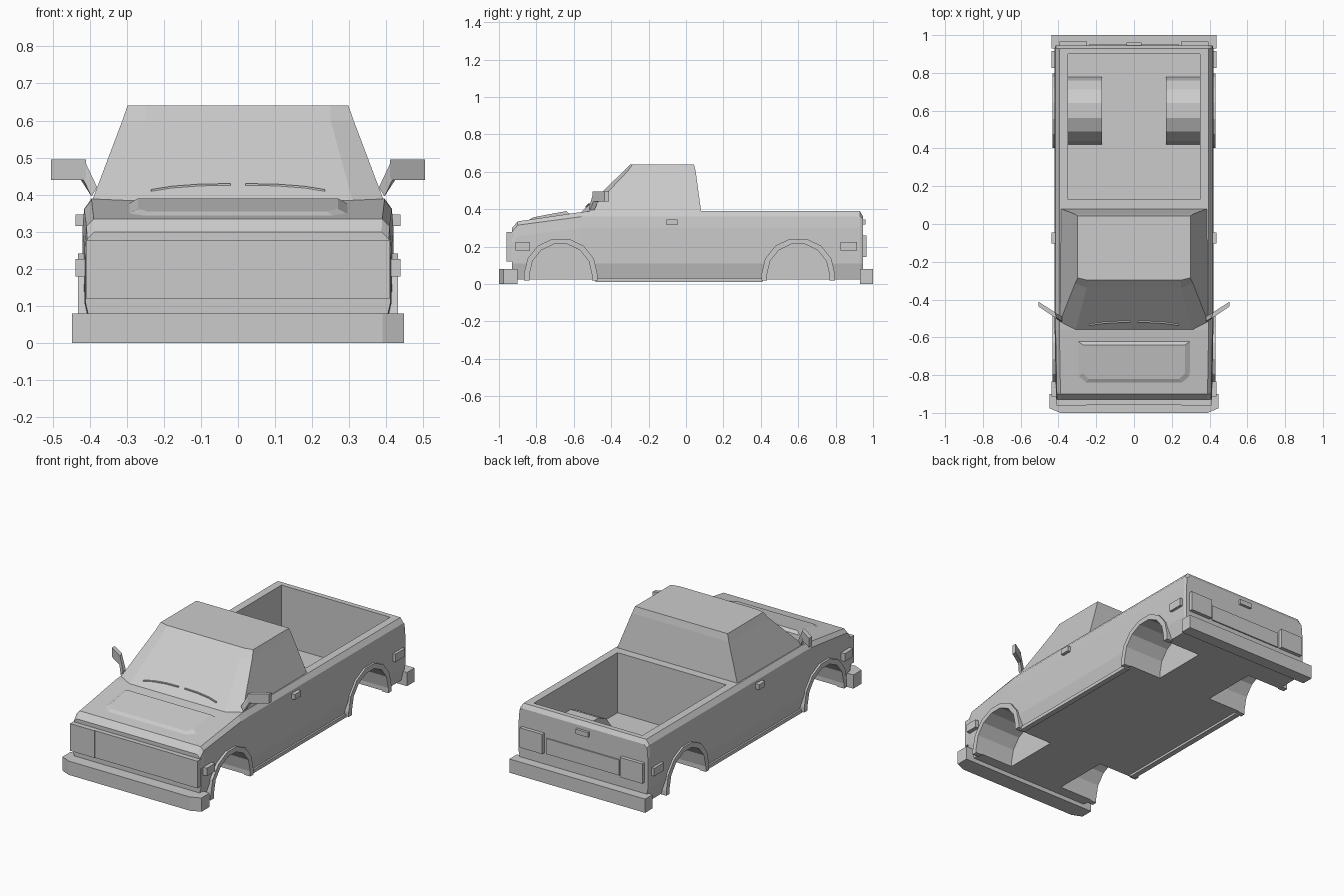
import bpy
import bmesh
from math import cos, sin, pi

cube = bpy.data.objects.get("Cube")
if cube:
    bpy.data.objects.remove(cube, do_unlink=True)

GREY = (0.6, 0.6, 0.6, 1)
paint = bpy.data.materials.new("plain_grey")
paint.use_nodes = True
paint.diffuse_color = GREY
paint.node_tree.nodes["Principled BSDF"].inputs["Base Color"].default_value = GREY


def loft(name, rings, mirror=False):
    """Skin a row of equal-length point rings, cap both ends, optionally mirror in x."""
    bm = bmesh.new()
    for side in ((1, -1) if mirror else (1,)):
        rows = [[bm.verts.new((side * x, y, z)) for x, y, z in ring] for ring in rings]
        n = len(rows[0])
        for a, b in zip(rows, rows[1:]):
            for i in range(n):
                j = (i + 1) % n
                bm.faces.new((a[i], a[j], b[j], b[i]))
        bm.faces.new(rows[0])
        bm.faces.new(rows[-1])
    bmesh.ops.recalc_face_normals(bm, faces=bm.faces)
    mesh = bpy.data.meshes.new(name)
    bm.to_mesh(mesh)
    bm.free()
    mesh.materials.append(paint)
    obj = bpy.data.objects.new(name, mesh)
    bpy.context.collection.objects.link(obj)
    return obj


def plate(name, outline, z0, z1, mirror=False):
    """Extrude a plan outline upward."""
    return loft(name, [[(x, y, z) for x, y in outline] for z in (z0, z1)], mirror)


def box(name, xs, ys, zs, mirror=False):
    (x0, x1), (y0, y1) = xs, ys
    return plate(name, [(x0, y0), (x1, y0), (x1, y1), (x0, y1)], *zs, mirror)


def both(half):
    """Complete a half outline given on the +x side."""
    return half + [(-p[0], *p[1:]) for p in reversed(half)]


def arch(cy, r, foot):
    """Seven-sided wheel arch outline in the y-z plane."""
    top = [(cy + r * cos(pi * i / 7), 0.05 + r * sin(pi * i / 7)) for i in range(8)]
    return [(cy + r, foot)] + top + [(cy - r, foot)]


def prism(name, outline, x0, x1):
    return loft(name, [[(x, y, z) for y, z in outline] for x in (x0, x1)], True)


def combine(target, tool, operation):
    """Bake a boolean and discard its tool."""
    mod = target.modifiers.new("combine", "BOOLEAN")
    mod.operation, mod.object, mod.solver = operation, tool, "EXACT"
    graph = bpy.context.evaluated_depsgraph_get()
    mesh = bpy.data.meshes.new_from_object(target.evaluated_get(graph))
    target.modifiers.clear()
    target.data = mesh
    bpy.data.objects.remove(tool, do_unlink=True)


# Body shell: stations of (y, width factor, shoulder height, top height)
stations = [(-0.93, 0.98, 0.28, 0.30), (-0.9, 0.985, 0.315, 0.335),
            (-0.56, 1, 0.36, 0.385), (-0.5, 1, 0.362, 0.39),
            (0.93, 1, 0.362, 0.39), (0.945, 0.99, 0.35, 0.365)]
body = loft("body", [
    both([(0.4 * w, y, 0.025), (0.42 * w, y, 0.11), (0.42 * w, y, s - 0.06),
          (0.415 * w, y, s), (0.395 * w, y, t)])
    for y, w, s, t in stations])

# Cargo bed, wheel housings and open wheel wells
WHEELS = {"front": -0.67, "rear": 0.6}
combine(body, box("bed_cutter", (-0.35, 0.35), (0.13, 0.9), (0.04, 0.6)), "DIFFERENCE")
combine(body, prism("housing", arch(WHEELS["rear"], 0.178, 0.03), 0.17, 0.37), "UNION")
for cy in WHEELS.values():
    combine(body, prism("well_cutter", arch(cy, 0.167, -0.1), 0.178, 0.6), "DIFFERENCE")

# Wheel arch flares
for end, cy in WHEELS.items():
    prism(end + "_arch_flares", arch(cy, 0.197, 0.02) + arch(cy, 0.167, 0.02)[::-1], 0.39, 0.431)

# Cab
cab = [(0.38, [(0.31, -0.565), (0.395, -0.525), (0.39, 0.082)]),
       (0.6, [(0.25, -0.337), (0.312, -0.315), (0.312, 0.052)]),
       (0.64, [(0.25, -0.297), (0.298, -0.285), (0.298, 0.043)])]
loft("cab", [[(x, y, z) for x, y in both(half)] for z, half in cab])

# Raised hood panel
loft("hood_panel", [
    both([(0.26, -0.845, 0.34), (0.3, -0.81, 0.345), (0.3, -0.62, 0.373)]),
    both([(0.24, -0.82, 0.355), (0.27, -0.79, 0.362), (0.27, -0.64, 0.39)])])

# Bumpers and sills
plate("front_bumper", both([(0.39, -1), (0.448, -0.975), (0.448, -0.9)]), 0, 0.08)
box("rear_bumper", (-0.437, 0.437), (0.93, 1), (0, 0.08))
box("sills", (0.38, 0.412), (-0.485, 0.41), (0.012, 0.032), True)

# Grille and headlamps
box("grille", (-0.252, 0.252), (-0.957, -0.92), (0.12, 0.278))
box("headlamps", (0.252, 0.41), (-0.96, -0.92), (0.12, 0.278), True)

# Tailgate details
box("tail_lamps", (0.25, 0.395), (0.93, 0.966), (0.145, 0.26), True)
box("tailgate_panel", (-0.235, 0.235), (0.93, 0.952), (0.145, 0.235))
box("tailgate_handle", (-0.04, 0.04), (0.93, 0.96), (0.317, 0.345))

# Side markers and door handles
box("front_markers", (0.4, 0.438), (-0.912, -0.835), (0.18, 0.226), True)
box("rear_markers", (0.4, 0.436), (0.825, 0.915), (0.18, 0.226), True)
box("door_handles", (0.4, 0.438), (-0.103, -0.045), (0.315, 0.346), True)

# Door mirrors on short stems
plate("mirrors", [(0.41, -0.5), (0.505, -0.437), (0.505, -0.412), (0.418, -0.468)],
      0.44, 0.495, True)
loft("mirror_stems", [
    [(0.38, -0.515, 0.42), (0.38, -0.49, 0.42), (0.395, -0.49, 0.395), (0.395, -0.515, 0.395)],
    [(0.413, -0.495, 0.49), (0.418, -0.47, 0.49), (0.424, -0.47, 0.44), (0.417, -0.495, 0.44)]],
    True)

# Wipers lying on the windscreen
path = [(0.02, 0.425), (0.1, 0.424), (0.18, 0.418), (0.235, 0.409)]
loft("wipers", [
    [(x, z - 0.947 + dy, z + dz) for dy, dz in ((0, 0), (0.008, 0), (0.008, 0.005), (0, 0.005))]
    for x, z in path], True)
